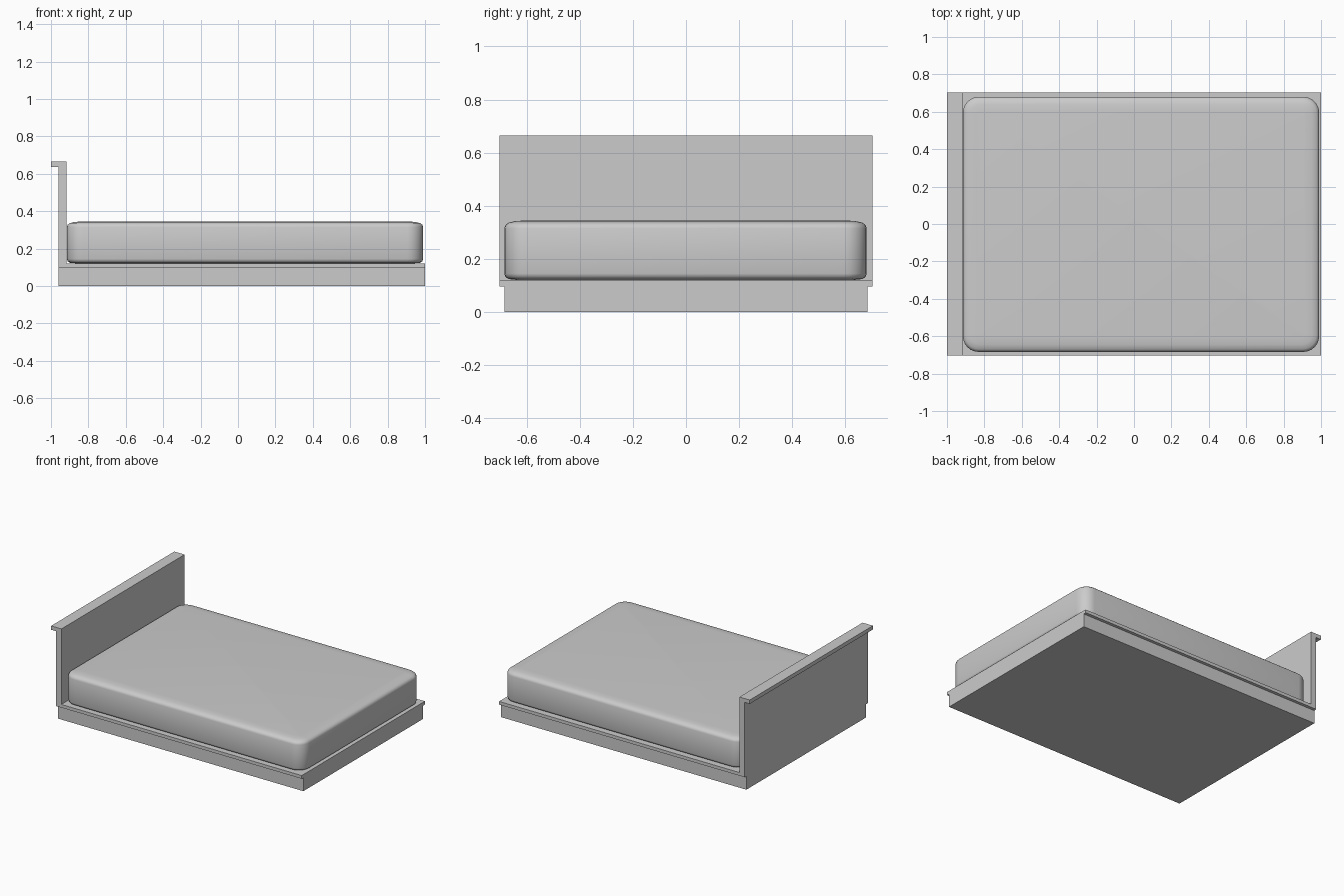
import bpy, bmesh, math
from mathutils import Vector

if "Cube" in bpy.data.objects:
    bpy.data.objects.remove(bpy.data.objects["Cube"])


def make_object(name, bm):
    bmesh.ops.recalc_face_normals(bm, faces=bm.faces)
    mesh = bpy.data.meshes.new(name)
    bm.to_mesh(mesh)
    bm.free()
    obj = bpy.data.objects.new(name, mesh)
    bpy.context.collection.objects.link(obj)
    return obj


def extrude_profile(name, points, offset):
    bm = bmesh.new()
    face = bm.faces.new([bm.verts.new(p) for p in points])
    result = bmesh.ops.extrude_face_region(bm, geom=[face], use_keep_orig=True)
    verts = [v for v in result["geom"] if isinstance(v, bmesh.types.BMVert)]
    bmesh.ops.translate(bm, verts=verts, vec=Vector(offset))
    return make_object(name, bm)


def rounded_rect(x0, x1, y0, y1, r, segs=6):
    corners = [(x1 - r, y1 - r), (x0 + r, y1 - r), (x0 + r, y0 + r), (x1 - r, y0 + r)]
    return [(cx + r * math.cos(a), cy + r * math.sin(a))
            for q, (cx, cy) in enumerate(corners)
            for a in [math.pi / 2 * (q + i / segs) for i in range(segs + 1)]]


# Bed base: plinth with an overhanging lip along both long sides
half = [(0.683, 0), (0.683, 0.095), (0.702, 0.097), (0.702, 0.12)]
section = half + [(-y, z) for y, z in reversed(half)]
extrude_profile("bed_base", [(-0.96, y, z) for y, z in section], (1.96, 0, 0))

# Headboard: upright panel with a top cap reaching backwards
panel = [(-0.96, 0.097), (-0.918, 0.097), (-0.918, 0.665),
         (-1.0, 0.665), (-1.0, 0.637), (-0.96, 0.637)]
extrude_profile("headboard", [(x, -0.702, z) for x, z in panel], (0, 1.404, 0))

# Mattress: stacked rounded rings (inset, height), closed top and bottom
levels = [(0.06, 0.12), (0.018, 0.124), (0.004, 0.132), (0, 0.145), (0, 0.315),
          (0.004, 0.327), (0.015, 0.336), (0.04, 0.342), (0.075, 0.345)]
bm = bmesh.new()
rings = []
for inset, z in levels:
    outline = rounded_rect(-0.915 + inset, 0.99 - inset, -0.684 + inset, 0.68 - inset,
                           max(0.085 - inset * 0.8, 0.02))
    rings.append([bm.verts.new((x, y, z)) for x, y in outline])
for low, high in zip(rings, rings[1:]):
    n = len(low)
    for i in range(n):
        j = (i + 1) % n
        bm.faces.new((low[i], low[j], high[j], high[i]))
bm.faces.new(list(reversed(rings[0])))
bm.faces.new(rings[-1])
mattress = make_object("mattress", bm)
mattress.data.shade_smooth()
